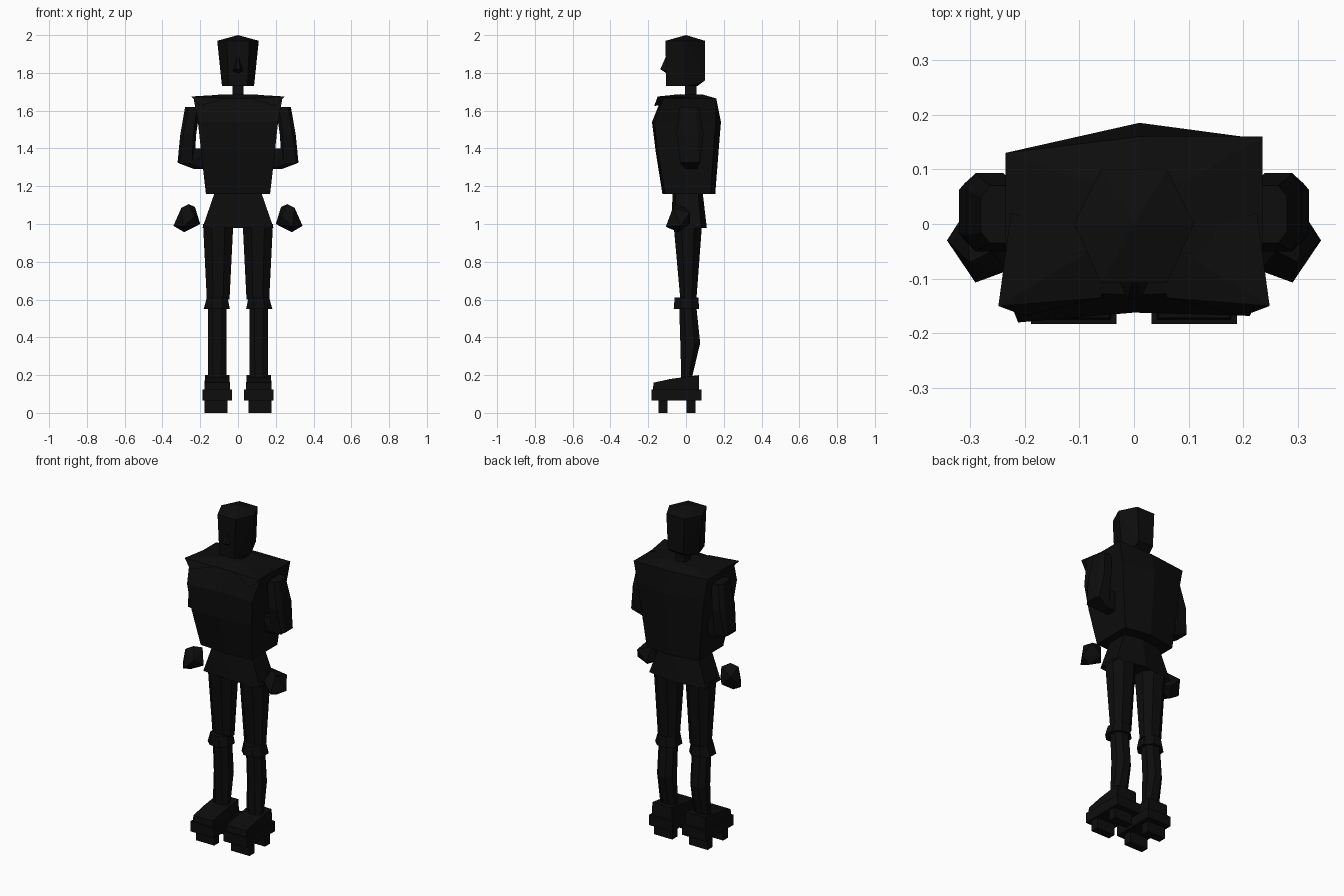
import bpy, bmesh

cube = bpy.data.objects.get("Cube")
if cube:
    bpy.data.objects.remove(cube, do_unlink=True)

black = bpy.data.materials.new("matte black")
black.use_nodes = True
COLOUR = (0.004, 0.004, 0.004, 1)
black.diffuse_color = COLOUR
bsdf = black.node_tree.nodes["Principled BSDF"]
bsdf.inputs["Base Color"].default_value = COLOUR
bsdf.inputs["Roughness"].default_value = 0.9


def finish(name, bm):
    bmesh.ops.recalc_face_normals(bm, faces=bm.faces[:])
    mesh = bpy.data.meshes.new(name)
    bm.to_mesh(mesh)
    bm.free()
    mesh.materials.append(black)
    obj = bpy.data.objects.new(name, mesh)
    bpy.context.collection.objects.link(obj)
    return obj


def loft(name, rings, s=1):
    """Skin rings of points; s = -1 mirrors the part across x."""
    bm = bmesh.new()
    vs = [[bm.verts.new((s * x, y, z)) for x, y, z in r] for r in rings]
    for a, b in zip(vs, vs[1:]):
        n = len(a)
        for i in range(n):
            j = (i + 1) % n
            bm.faces.new((a[i], a[j], b[j], b[i]))
    bm.faces.new(vs[0][::-1])
    bm.faces.new(vs[-1])
    return finish(name, bm)


def hull(name, points, s=1):
    bm = bmesh.new()
    for x, y, z in points:
        bm.verts.new((s * x, y, z))
    res = bmesh.ops.convex_hull(bm, input=bm.verts[:])
    junk = [v for v in res["geom_interior"] if isinstance(v, bmesh.types.BMVert)]
    bmesh.ops.delete(bm, geom=junk, context='VERTS')
    return finish(name, bm)


def box(z, x0, x1, y0, y1):
    return [(x0, y0, z), (x1, y0, z), (x1, y1, z), (x0, y1, z)]


def octagon(z, x0, x1, y0, y1, k=0.28):
    a, b = (x1 - x0) * k, (y1 - y0) * k
    return [(x0 + a, y0, z), (x1 - a, y0, z), (x1, y0 + b, z), (x1, y1 - b, z),
            (x1 - a, y1, z), (x0 + a, y1, z), (x0, y1 - b, z), (x0, y0 + b, z)]


def six(z, w, front, back, mid_front, mid_back):
    """Body ring; front and back are (right, left) corner depths."""
    return [(-w, front[0], z), (0, mid_front, z), (w, front[1], z),
            (w, back[1], z), (0.01, mid_back, z), (-w, back[0], z)]


# Head: six-sided, tapering to the jaw, with a low pointed crown
def head_ring(z, w, yf, yb, c):
    return [(-c, yf, z), (c, yf, z), (w, 0, z), (c, yb, z), (-c, yb, z), (-w, 0, z)]


jaw = head_ring(1.73, 0.085, -0.105, 0.06, 0.05)
low = head_ring(1.76, 0.088, -0.106, 0.1, 0.05)
rim = head_ring(1.97, 0.11, -0.108, 0.1, 0.06)
hull("head", jaw + low + rim + [(0, 0, 2.0)])
hull("nose", [(0, -0.1, 1.9), (-0.03, -0.1, 1.81), (0.03, -0.1, 1.81),
              (-0.012, -0.136, 1.82), (0.012, -0.136, 1.82), (0, -0.1, 1.795)])
loft("neck", [box(1.64, -0.03, 0.03, -0.005, 0.055),
              box(1.78, -0.03, 0.03, -0.005, 0.055)])

# Torso: deep chest with a ridge down the back
loft("torso", [
    six(1.16, 0.17, (-0.11, -0.11), (0.12, 0.13), -0.125, 0.155),
    six(1.38, 0.195, (-0.16, -0.15), (0.13, 0.145), -0.16, 0.172),
    six(1.54, 0.212, (-0.18, -0.168), (0.13, 0.158), -0.162, 0.185),
    six(1.665, 0.235, (-0.12, -0.12), (0.13, 0.16), -0.13, 0.16),
    six(1.685, 0.1, (-0.05, -0.05), (0.08, 0.08), -0.06, 0.09)])

# Pelvis: flared, six-sided, hollowed a little by the inset underside
loft("pelvis", [
    six(1.02, 0.13, (-0.05, -0.05), (0.06, 0.06), -0.06, 0.08),
    six(0.98, 0.188, (-0.06, -0.06), (0.08, 0.08), -0.08, 0.11),
    six(1.17, 0.122, (-0.055, -0.055), (0.065, 0.065), -0.07, 0.088)])

for side, s in (("left", 1), ("right", -1)):
    # Pointed collar flap over the front of the shoulder
    hull(side + "_collar_flap", [(0.248, -0.15, 1.675), (0.2, -0.168, 1.625),
                                 (0.06, -0.135, 1.665), (0.05, -0.03, 1.687),
                                 (0.225, 0.02, 1.67), (0.2, -0.02, 1.64)], s)

    # Arm, bent-in elbow stub and loose fist
    loft(side + "_upper_arm", [
        octagon(1.62, 0.2, 0.28, -0.035, 0.07, 0.2),
        octagon(1.47, 0.222, 0.306, -0.05, 0.093, 0.2),
        octagon(1.325, 0.23, 0.32, -0.03, 0.075, 0.12),
        octagon(1.305, 0.23, 0.27, 0.0, 0.065, 0.12)], s)
    hull(side + "_elbow", box(1.40, 0.16, 0.28, -0.03, 0.07)
         + box(1.29, 0.16, 0.23, 0.0, 0.06) + box(1.32, 0.25, 0.31, -0.03, 0.07), s)
    hull(side + "_hand", [(0.2, -0.04, 1.0), (0.23, -0.085, 1.04), (0.228, -0.01, 1.09),
                          (0.26, -0.05, 1.105), (0.3, -0.07, 1.085), (0.31, 0.02, 1.06),
                          (0.342, -0.03, 0.99), (0.29, -0.107, 0.985),
                          (0.285, -0.04, 0.957), (0.25, 0.02, 1.0)], s)

    # Leg
    loft(side + "_thigh", [octagon(1.0, 0.025, 0.185, -0.066, 0.085),
                           octagon(0.6, 0.045, 0.165, -0.03, 0.055)], s)
    loft(side + "_knee", [octagon(0.55, 0.043, 0.182, -0.065, 0.07),
                          octagon(0.61, 0.055, 0.165, -0.06, 0.065)], s)
    loft(side + "_calf", [octagon(0.18, 0.062, 0.16, -0.025, 0.03),
                          octagon(0.37, 0.06, 0.16, -0.03, 0.075),
                          octagon(0.56, 0.06, 0.16, -0.036, 0.055)], s)

    # Raised sandal: sloped upper, wide sole, two support bars
    hull(side + "_foot", box(0.12, 0.042, 0.178, -0.175, 0.07)
         + [(x, y, z) for x in (0.045, 0.175)
            for y, z in ((-0.172, 0.16), (-0.08, 0.18), (0.068, 0.2))], s)
    loft(side + "_sole", [box(0.065, 0.032, 0.188, -0.183, 0.083),
                          box(0.125, 0.032, 0.188, -0.183, 0.083)], s)
    for bar, y0, y1 in (("front", -0.145, -0.098), ("back", 0.002, 0.05)):
        loft(f"{side}_{bar}_sole_bar", [box(0, 0.056, 0.178, y0, y1),
                                        box(0.07, 0.056, 0.178, y0, y1)], s)
